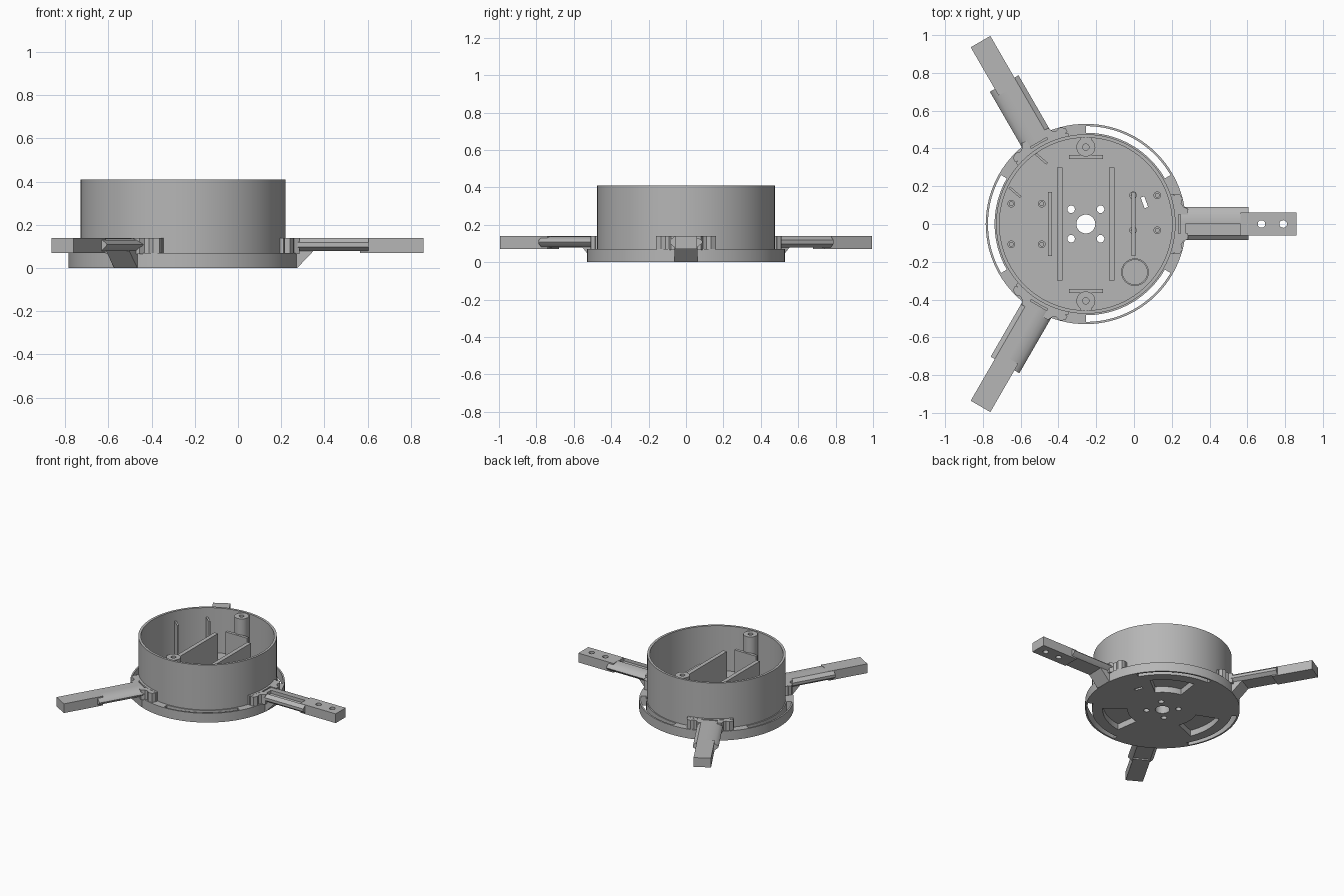
import bpy, bmesh, math
from math import cos, sin, radians
from mathutils import Matrix, Vector

if "Cube" in bpy.data.objects:
    bpy.data.objects.remove(bpy.data.objects["Cube"])

CX = -0.255          # axis of the round housing
FLOOR = 0.07         # top of the base plate
ARM_ANGLES = {"right": 0, "back": 120, "front": 240}

grey = bpy.data.materials.new("grey_plastic")
grey.use_nodes = True
grey.diffuse_color = (0.47, 0.47, 0.47, 1)
grey.node_tree.nodes["Principled BSDF"].inputs["Base Color"].default_value = grey.diffuse_color
parts = []


def circle(x, y, r, n=32):
    return [(x + r * cos(math.tau * i / n), y + r * sin(math.tau * i / n)) for i in range(n)]


def rect(x0, x1, y0, y1):
    return [(x0, y0), (x1, y0), (x1, y1), (x0, y1)]


def sector(r0, r1, a0, a1, n=24):
    angles = [radians(a0 + (a1 - a0) * i / n) for i in range(n + 1)]
    outer = [(r1 * cos(a), r1 * sin(a)) for a in angles]
    return outer + [(r0 * cos(a), r0 * sin(a)) for a in reversed(angles)]


def add_prism(bm, pts, z0, z1):
    face = bm.faces.new([bm.verts.new((x, y, z0)) for x, y in pts])
    top = bmesh.ops.extrude_face_region(bm, geom=[face])["geom"]
    verts = [v for v in top if isinstance(v, bmesh.types.BMVert)]
    bmesh.ops.translate(bm, verts=verts, vec=(0, 0, z1 - z0))


def make(name, prisms, cuts=(), angle=0, basis=None):
    """Prisms (outline, z0, z1) about the housing axis, minus the cut prisms."""
    place = Matrix.Translation((CX, 0, 0)) @ Matrix.Rotation(radians(angle), 4, "Z")

    def build(label, items, frame):
        bm = bmesh.new()
        for item in items:
            add_prism(bm, *item)
        bm.transform(place @ frame if frame else place)
        bmesh.ops.recalc_face_normals(bm, faces=bm.faces)
        mesh = bpy.data.meshes.new(label)
        bm.to_mesh(mesh)
        bm.free()
        ob = bpy.data.objects.new(label, mesh)
        bpy.context.collection.objects.link(ob)
        return ob

    ob = build(name, prisms, basis)
    if cuts:
        cutter = build(name + "_cutter", cuts, None)
        cutter.hide_render = True
        mod = ob.modifiers.new("cut", "BOOLEAN")
        mod.operation, mod.solver, mod.object = "DIFFERENCE", "EXACT", cutter
        bpy.context.view_layer.update()
        cut_mesh = bpy.data.meshes.new_from_object(
            ob.evaluated_get(bpy.context.evaluated_depsgraph_get()))
        ob.modifiers.clear()
        ob.data = cut_mesh
        bpy.data.objects.remove(cutter)
    ob.data.materials.clear()
    ob.data.materials.append(grey)
    parts.append(ob)
    return ob


def through(pts):
    return (pts, -0.05, 0.2)


# Base plate: rim slots, blind pockets underneath, central bolt pattern, cable slit
cuts = [through(sector(0.483, 0.518, a - 30, a + 30)) for a in (60, 180, 300)]
cuts += [(sector(0.24, 0.41, a - 22, a + 22, 12), -0.05, 0.045) for a in (60, 180, 300)]
cuts.append(through(circle(0, 0, 0.05)))
cuts += [through(circle(x, y, 0.02, 20)) for x in (-0.078, 0.078) for y in (-0.078, 0.078)]
slit = [Matrix.Rotation(radians(20), 2) @ Vector(p) for p in rect(-0.01, 0.01, -0.03, 0.03)]
cuts.append(through([(p.x + 0.31, p.y + 0.115) for p in slit]))
make("base_plate", [(circle(0, 0, 0.53, 96), 0, FLOOR)], cuts)

# Round housing wall
make("housing_wall", [(circle(0, 0, 0.475, 96), 0.06, 0.41)],
     [(circle(0, 0, 0.457, 96), 0, 0.5)])

# Interior partitions
for side, s in (("left", 1), ("right", -1)):
    x = 0.138 * s
    make(side + "_long_partition", [(rect(x - 0.015, x + 0.015, -0.3, 0.3), 0.06, 0.28)])
    x = 0.19 * s if s < 0 else 0.253
    make(side + "_short_partition", [(rect(x - 0.011, x + 0.011, -0.17, 0.17), 0.06, 0.2)])
for side, s in (("back", 1), ("front", -1)):
    y = 0.354 * s
    make(side + "_cross_partition", [(rect(-0.09, 0.09, y - 0.011, y + 0.011), 0.06, 0.285)])

    # Lid screw post joined to the wall
    y = 0.407 * s
    make(side + "_screw_post", [(circle(0, y, 0.05), 0.06, 0.405)],
         [(circle(0, y, 0.017, 16), 0.25, 0.5)])
    make(side + "_post_web", [(rect(-0.03, 0.03, min(0.44 * s, 0.465 * s),
                                    max(0.44 * s, 0.465 * s)), 0.06, 0.4)])

# Circuit board standoffs
spots = [(x, y) for x in (-0.395, -0.233) for y in (0.107, -0.107)]
spots += [(x, y) for x in (0.25, 0.378) for y in (0.152, -0.033)]
for i, (x, y) in enumerate(spots):
    make(f"standoff_{i + 1}", [(circle(x, y, 0.02, 20), 0.06, 0.11)],
         [(circle(x, y, 0.01, 12), 0.075, 0.2)])

# Round socket collar
make("socket_collar", [(circle(0.26, -0.255, 0.073, 48), 0.06, 0.1)],
     [(circle(0.26, -0.255, 0.065, 48), 0.0, 0.2)])

# Upright clip fins near the wall
for i, (x, y) in enumerate([(-0.235, 0.345), (-0.375, 0.168)]):
    d, n = Vector((0.03, -0.026)), Vector((0.004, 0.005))
    c = Vector((x, y))
    make(f"clip_fin_{i + 1}", [([c - d - n, c + d - n, c + d + n, c - d + n], 0.06, 0.34)])

# Three arms, each modelled pointing along +x and turned into place
x_axis_frame = Matrix(((0, 0, 1, 0), (1, 0, 0, 0), (0, 1, 0, 0), (0, 0, 0, 1)))
y_axis_frame = Matrix(((1, 0, 0, 0), (0, 0, 1, 0), (0, 1, 0, 0), (0, 0, 0, 1)))
fairing = [(-0.085, 0.098), (-0.085, 0.118), (-0.06, 0.139), (0.015, 0.139), (0.04, 0.136),
           (0.065, 0.129), (0.083, 0.118), (0.09, 0.108), (0.085, 0.1), (0.06, 0.08),
           (-0.06, 0.078)]
for side, a in ARM_ANGLES.items():
    # Drilled end tab
    make(side + "_arm_tab", [(rect(0.82, 1.115, -0.06, 0.06), FLOOR, 0.14)],
         [through(circle(x, 0, 0.02, 20)) for x in (0.93, 1.045)], a)
    # Streamlined arm with a long shallow recess
    make(side + "_arm_fairing", [(fairing, 0.5, 0.86)],
         [(rect(0.53, 0.815, -0.06, 0.002), 0.115, 0.3)], a, x_axis_frame)
    # Sloped strut under the arm
    make(side + "_arm_strut", [([(0.46, 0.001), (0.53, 0.001), (0.61, 0.085), (0.46, 0.085)],
                                -0.062, 0.062)], (), a, y_axis_frame)
    # Curved socket hugging the wall, with a flared ear on each flank
    make(side + "_arm_socket", [(sector(0.465, 0.492, -19, 19), 0.065, 0.14)], (), a)
    for ear, s in (("left", 1), ("right", -1)):
        outline = [(0.47, 0.16), (0.495, 0.16), (0.512, 0.135), (0.505, 0.11), (0.515, 0.092),
                   (0.54, 0.08), (0.54, 0.05), (0.47, 0.05)]
        make(f"{side}_arm_{ear}_ear", [([(x, y * s) for x, y in outline], 0.065, 0.139)], (), a)

# Smooth the round walls while keeping edges crisp
bpy.ops.object.select_all(action="DESELECT")
for ob in parts:
    ob.select_set(True)
bpy.context.view_layer.objects.active = parts[0]
bpy.ops.object.shade_smooth_by_angle(angle=radians(25))
